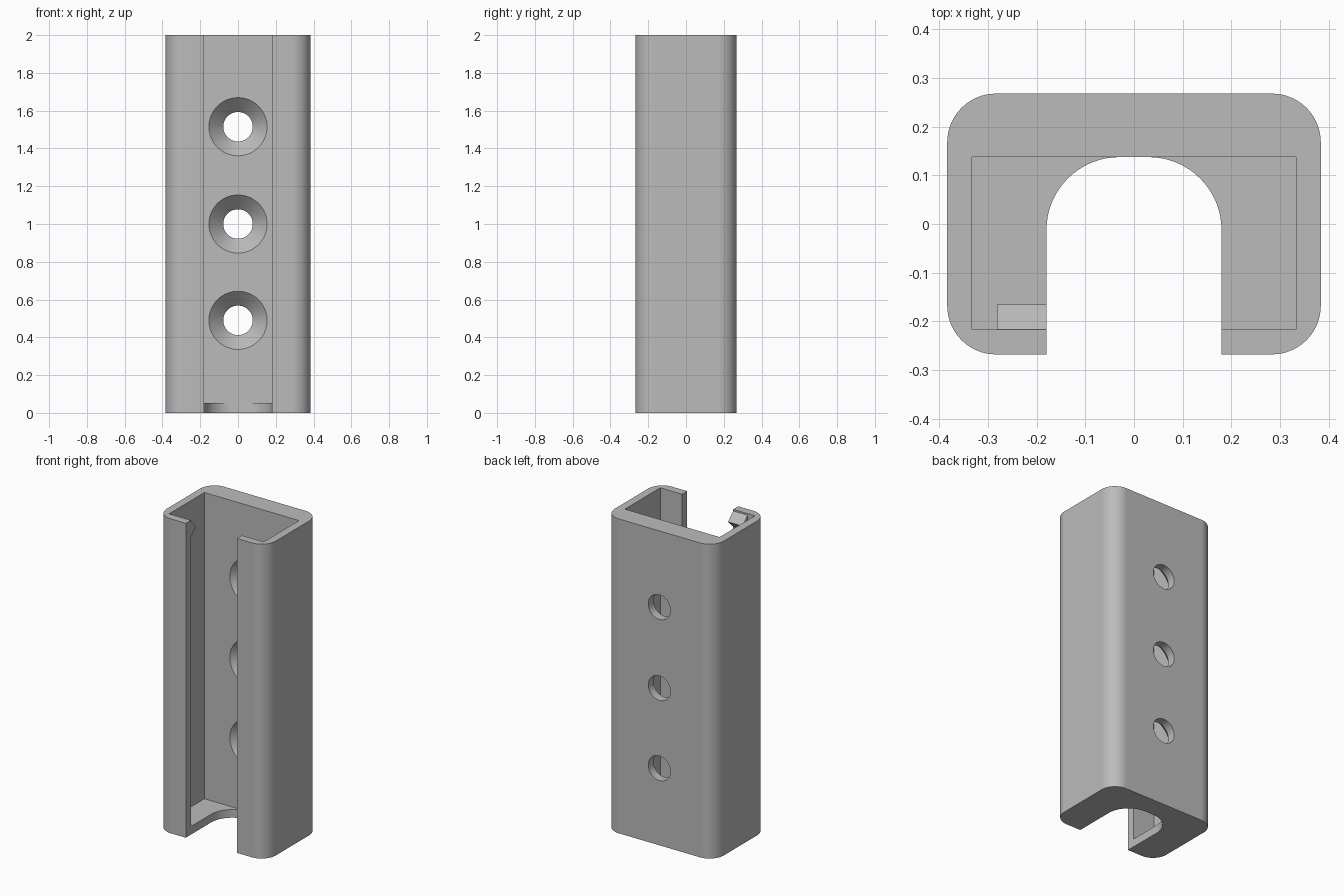
import bpy, bmesh
from math import sin, cos, pi, radians

if "Cube" in bpy.data.objects:
    bpy.data.objects.remove(bpy.data.objects["Cube"], do_unlink=True)

grey = bpy.data.materials.new("plain_grey")
grey.use_nodes = True
grey.diffuse_color = (0.5, 0.5, 0.5, 1)
grey.node_tree.nodes["Principled BSDF"].inputs["Base Color"].default_value = (0.5, 0.5, 0.5, 1)


def loft(name, rings):
    """Closed solid through matching rings of points."""
    bm = bmesh.new()
    loops = [[bm.verts.new(p) for p in ring] for ring in rings]
    for a, b in zip(loops, loops[1:]):
        for i in range(len(a)):
            j = (i + 1) % len(a)
            bm.faces.new((a[i], a[j], b[j], b[i]))
    bm.faces.new(loops[0])
    bm.faces.new(loops[-1])
    bmesh.ops.recalc_face_normals(bm, faces=bm.faces)
    mesh = bpy.data.meshes.new(name)
    bm.to_mesh(mesh)
    bm.free()
    mesh.materials.append(grey)
    obj = bpy.data.objects.new(name, mesh)
    bpy.context.collection.objects.link(obj)
    return obj


def upright(name, outline, z0, z1):
    return loft(name, [[(x, y, z) for x, y in outline] for z in (z0, z1)])


def arc(cx, cy, r, start, steps=16):
    """Quarter arc, counter-clockwise from start degrees."""
    return [(cx + r * cos(radians(start) + pi / 2 * i / steps),
             cy + r * sin(radians(start) + pi / 2 * i / steps)) for i in range(steps + 1)]


def activate(obj):
    bpy.ops.object.select_all(action="DESELECT")
    obj.select_set(True)
    bpy.context.view_layer.objects.active = obj


def cut(obj, cutter):
    cutter.hide_render = True
    mod = obj.modifiers.new("cut", "BOOLEAN")
    mod.operation = "DIFFERENCE"
    mod.solver = "EXACT"
    mod.object = cutter
    activate(obj)
    bpy.ops.object.modifier_apply(modifier=mod.name)
    bpy.data.objects.remove(cutter, do_unlink=True)


# Outer channel body with rounded upright corners
W, D, R = 0.384, 0.268, 0.1
outline = (arc(W - R, D - R, R, 0) + arc(R - W, D - R, R, 90)
           + arc(R - W, R - D, R, 180) + arc(W - R, R - D, R, 270))
body = upright("channel_body", outline, 0, 2)

# Rectangular cavity, open at the top, leaving a thin floor
cx, front, back = 0.333, -0.217, 0.138
cut(body, upright("cavity_cutter", [(-cx, front), (cx, front), (cx, back), (-cx, back)], 0.052, 2.2))

# Front slot with a rounded end that notches the floor
s, r, end = 0.18, 0.15, 0.1375
slot = [(-s, -0.5), (s, -0.5)] + arc(s - r, end - r, r, 0) + arc(r - s, end - r, r, 90)
cut(body, upright("slot_cutter", slot, -0.2, 2.2))

# Countersunk screw holes through the back wall
for z in (0.49, 1.0, 1.515):
    rings = [[(rad * cos(2 * pi * i / 64), y, z + rad * sin(2 * pi * i / 64)) for i in range(64)]
             for y, rad in ((0.05, 0.154), (back, 0.154), (0.214, 0.078), (0.4, 0.078))]
    cut(body, loft("screw_cutter", rings))

activate(body)
bpy.ops.object.shade_smooth_by_angle(angle=radians(30))
weighted = body.modifiers.new("even_normals", "WEIGHTED_NORMAL")
weighted.keep_sharp = True

# Small wedge catch behind the front lip
wedge = [(front, 1.99), (front + 0.051, 1.94), (front, 1.89)]
loft("retaining_catch", [[(x, y, z) for y, z in wedge] for x in (-0.282, -0.18)])
